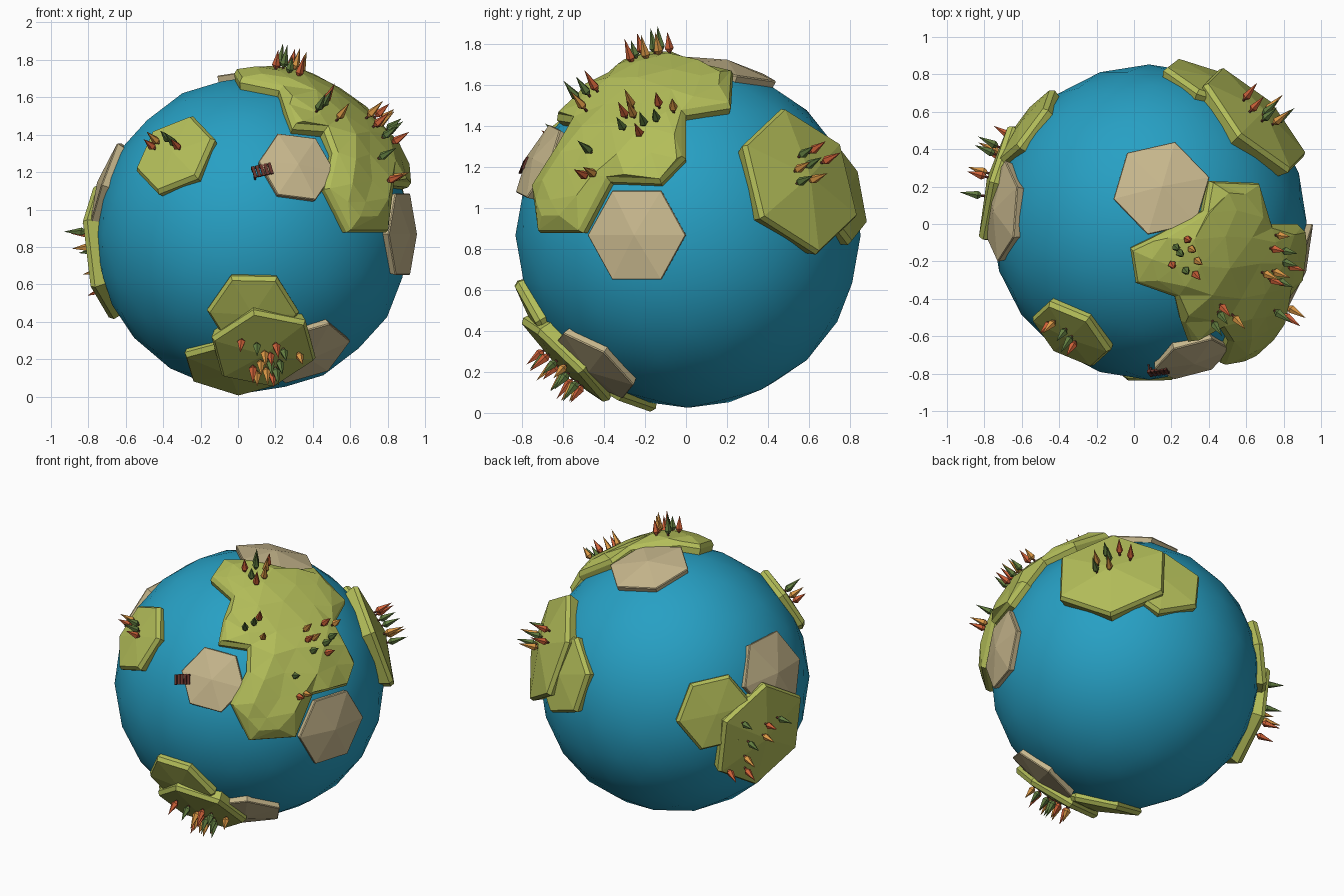
import bpy, bmesh, math, random
from mathutils import Vector, Matrix
from mathutils.geometry import delaunay_2d_cdt

if "Cube" in bpy.data.objects:
    bpy.data.objects.remove(bpy.data.objects["Cube"])

random.seed(4)
C = Vector((0.08, 0.01, 0.868))   # planet centre
R = 0.84


def material(name, rgb):
    m = bpy.data.materials.new(name)
    m.diffuse_color = (*rgb, 1)
    m.use_nodes = True
    m.node_tree.nodes["Principled BSDF"].inputs["Base Color"].default_value = m.diffuse_color
    return m


SEA = material("sea", (0.02, 0.35, 0.55))
GRASS = material("grass", (0.45, 0.51, 0.10))
SAND = material("sand", (0.58, 0.48, 0.27))
WOOD = material("wood", (0.13, 0.035, 0.025))
LEAVES = [material("leaf_green", (0.12, 0.20, 0.05)),
          material("leaf_red", (0.62, 0.12, 0.04)),
          material("leaf_orange", (0.70, 0.31, 0.06))]


def finish(bm, name, mats):
    bmesh.ops.recalc_face_normals(bm, faces=bm.faces[:])
    me = bpy.data.meshes.new(name)
    bm.to_mesh(me)
    bm.free()
    for m in mats:
        me.materials.append(m)
    ob = bpy.data.objects.new(name, me)
    bpy.context.collection.objects.link(ob)
    return ob


def frame(n):
    n = Vector(n).normalized()
    u = Vector((0, 0, 1)).cross(n).normalized()
    return n, u, n.cross(u)


def inset(ring, t):
    out = []
    for i, p in enumerate(ring):
        a = (p - ring[i - 1]).normalized()
        b = (ring[(i + 1) % len(ring)] - p).normalized()
        na, nb = Vector((-a.y, a.x)), Vector((-b.y, b.x))
        out.append(p + (na + nb) * t / max(0.4, 1 + na.dot(nb)))
    return out


def plate(name, center, ring, inner, r, lift, mat, bevel=0.025, jitter=0.0):
    """Raised land: outline drawn on the tangent plane, pushed onto the planet."""
    n, u, v = frame(center)

    def put(p, rad):
        return C + (n + u * p.x + v * p.y).normalized() * rad
    area = sum(ring[i - 1].x * p.y - p.x * ring[i - 1].y for i, p in enumerate(ring))
    if area < 0:
        ring = ring[::-1]
    k = len(ring)
    top = inset(ring, bevel)
    vs, es, fs, ov, oe, of = delaunay_2d_cdt(top + inner, [], [list(range(k))], 1, 1e-5)
    bm = bmesh.new()
    where, tv = {}, []
    for i, p in enumerate(vs):
        on_rim = any(o < k for o in ov[i])
        h = r if on_rim else r + lift + random.uniform(-jitter, jitter)
        tv.append(bm.verts.new(put(p, h)))
        for o in ov[i]:
            where[o] = tv[-1]
    for f in fs:
        bm.faces.new([tv[i] for i in f])
    rows = [[where[i] for i in range(k)],
            [bm.verts.new(put(p, r - bevel * 0.8)) for p in ring],
            [bm.verts.new(put(p, 0.79)) for p in ring]]
    for a, b in zip(rows, rows[1:]):
        for i in range(k):
            j = (i + 1) % k
            bm.faces.new((a[i], b[i], b[j], a[j]))
    bm.faces.new(rows[2])
    bmesh.ops.delete(bm, geom=[w for w in bm.verts if not w.link_faces], context='VERTS')
    return finish(bm, name, [mat])


def flat_point(center, d):
    n, u, v = frame(center)
    d = Vector(d)
    return Vector((d.dot(u), d.dot(v))) / d.dot(n)


def hex_tile(name, center, corner, r, mat, lift=-0.012, bevel=0.025):
    p = flat_point(center, corner)
    ring = [Matrix.Rotation(i * math.pi / 3, 2) @ p for i in range(6)]
    plate(name, center, ring, [Vector((0, 0))], r, lift, mat, bevel)


# Ocean ball
bm = bmesh.new()
bmesh.ops.create_icosphere(bm, subdivisions=3, radius=R + 0.003, matrix=Matrix.Translation(C))
for f in bm.faces:
    f.smooth = True
finish(bm, "ocean", [SEA])

# Sand tiles: centre direction, corner direction
for name, c, k in [
        ("sand_right", (.83, -.26, 0), (.875, -.01, 0)),
        ("sand_front", (.24, -.75, .37), (.03, -.79, .39)),
        ("sand_top", (.07, .19, .85), (.14, .43, .75)),
        ("sand_bottom", (.30, -.48, -.66), (.52, -.41, -.57)),
        ("sand_left", (-.81, .06, .27), (-.71, .19, .49))]:
    hex_tile(name, c, k, 0.877, SAND, 0.004, 0.006)

# Grass tiles
for name, c, k, r in [
        ("grass_front_left", (-.43, -.62, .44), (-.32, -.51, .63), .89),
        ("grass_bottom_high", (.06, -.63, -.64), (.34, -.52, -.67), .92),
        ("grass_bottom_upper", (0, -.76, -.43), (.13, -.84, -.23), .89),
        ("grass_bottom_under", (-.12, -.42, -.76), (-.37, -.47, -.64), .885),
        ("grass_back_high", (.60, .58, .28), (.47, .45, .61), .92),
        ("grass_back_low", (.33, .76, .22), (.14, .86, .05), .89),
        ("grass_left_high", (-.83, .22, -.10), (-.72, .20, -.44), .915),
        ("grass_left_low", (-.68, .52, .13), (-.50, .70, .10), .89)]:
    hex_tile(name, c, k, r, GRASS)

# Main continent outline (directions from the planet centre)
MID = (.45, -.35, .6)
COAST = [(.02, -.08, .85), (-.10, -.14, .86), (-.07, -.32, .80), (.14, -.40, .77),
         (.17, -.53, .68), (.21, -.64, .56), (.38, -.57, .55), (.42, -.63, .43),
         (.38, -.75, .24), (.50, -.72, .01), (.71, -.51, .01), (.75, -.38, .26),
         (.83, -.13, .25), (.79, -.01, .37), (.65, -.01, .58), (.585, .21, .62),
         (.32, .22, .785), (.29, .06, .825)]
grid = [Vector(((i + 0.5 * (j % 2)) * .2 + random.uniform(-.03, .03),
                j * .175 + random.uniform(-.03, .03)))
        for i in range(-7, 8) for j in range(-8, 9)]
plate("continent", MID, [flat_point(MID, d) for d in COAST], grid, .9, .018, GRASS, .03, .012)


def grove(name, axis, sign, spots, r):
    """Conifers at spots read in the view along the given axis."""
    bm = bmesh.new()
    for i, s in enumerate(spots):
        d = Vector((0, 0, 0))
        a, b = [q for q in range(3) if q != axis]
        d[a], d[b] = s[0] - C[a], s[1] - C[b]
        d[axis] = sign * math.sqrt(max(0.0, r * r - d[a] ** 2 - d[b] ** 2))
        d.normalize()
        base = Matrix.Translation(C + d * r) @ d.to_track_quat('Z', 'Y').to_matrix().to_4x4()
        h = random.uniform(.075, .115)
        for r1, r2, z0, z1, m in ((.007, .007, -.03, .025, 3),
                                  (.012, .023, .015, .032, i % 3),
                                  (.023, 0, .032, .025 + h, i % 3)):
            g = bmesh.ops.create_cone(bm, cap_ends=True, segments=5, radius1=r1, radius2=r2,
                                      depth=z1 - z0,
                                      matrix=base @ Matrix.Translation((0, 0, (z0 + z1) / 2)))
            for w in g["verts"]:
                for f in w.link_faces:
                    f.material_index = m
    finish(bm, name, LEAVES + [WOOD])


# Groves
grove("trees_top", 2, 1, [(.22, -.12), (.28, -.08), (.30, -.13), (.24, -.15), (.20, -.21),
                          (.33, -.19), (.27, -.24), (.32, -.26)], .91)
grove("trees_front", 2, 1, [(.42, -.52), (.46, -.43), (.53, -.49), (.45, -.47)], .91)
grove("trees_right", 0, 1, [(-.30, 1.38), (-.29, 1.44), (-.26, 1.49), (-.20, 1.40), (-.22, 1.35),
                            (-.25, 1.44), (-.14, 1.42), (-.13, 1.49), (-.06, 1.47),
                            (-.46, 1.27), (-.48, 1.15), (-.44, 1.16)], .91)
grove("trees_front_left", 1, -1, [(-.36, 1.36), (-.44, 1.32), (-.42, 1.35),
                                  (-.33, 1.34), (-.31, 1.32)], .87)
grove("trees_bottom", 1, -1, [(.10, .29), (.02, .31), (.14, .25), (.24, .26), (.20, .29),
                              (.32, .24), (.17, .20), (.08, .17), (.12, .20), (.20, .16),
                              (.18, .14), (.10, .14), (.22, .20), (.17, .24), (.15, .16)], .895)
grove("trees_back", 0, 1, [(.55, 1.25), (.60, 1.27), (.53, 1.18), (.58, 1.20), (.66, 1.22),
                           (.60, 1.13), (.54, 1.12)], .895)
grove("trees_left", 0, -1, [(.15, .88), (.25, .87), (.27, .80), (.37, .78), (.46, .60),
                            (.38, .68), (.41, .92), (.35, .58)], .895)

# Dock beside the front beach: planks on two rails with posts
n, u, v = frame((.05, -.80, .34))
u = (u + v * .25).normalized()
v = n.cross(u)
rot = Matrix((u, v, n)).transposed().to_4x4()
place = Matrix.Translation(C + n * .875) @ rot
bm = bmesh.new()
boxes = [((-.045 + .0225 * i, 0, 0), (.017, .065, .010)) for i in range(5)]
for s in (-1, 1):
    boxes.append(((0, s * .024, -.008), (.11, .008, .008)))
    boxes += [((x, s * .024, -.02), (.008, .008, .05)) for x in (-.045, .03)]
for pos, size in boxes:
    bmesh.ops.create_cube(bm, size=1, matrix=place @ Matrix.Translation(pos)
                          @ Matrix.Diagonal((*size, 1)))
finish(bm, "dock", [WOOD])
